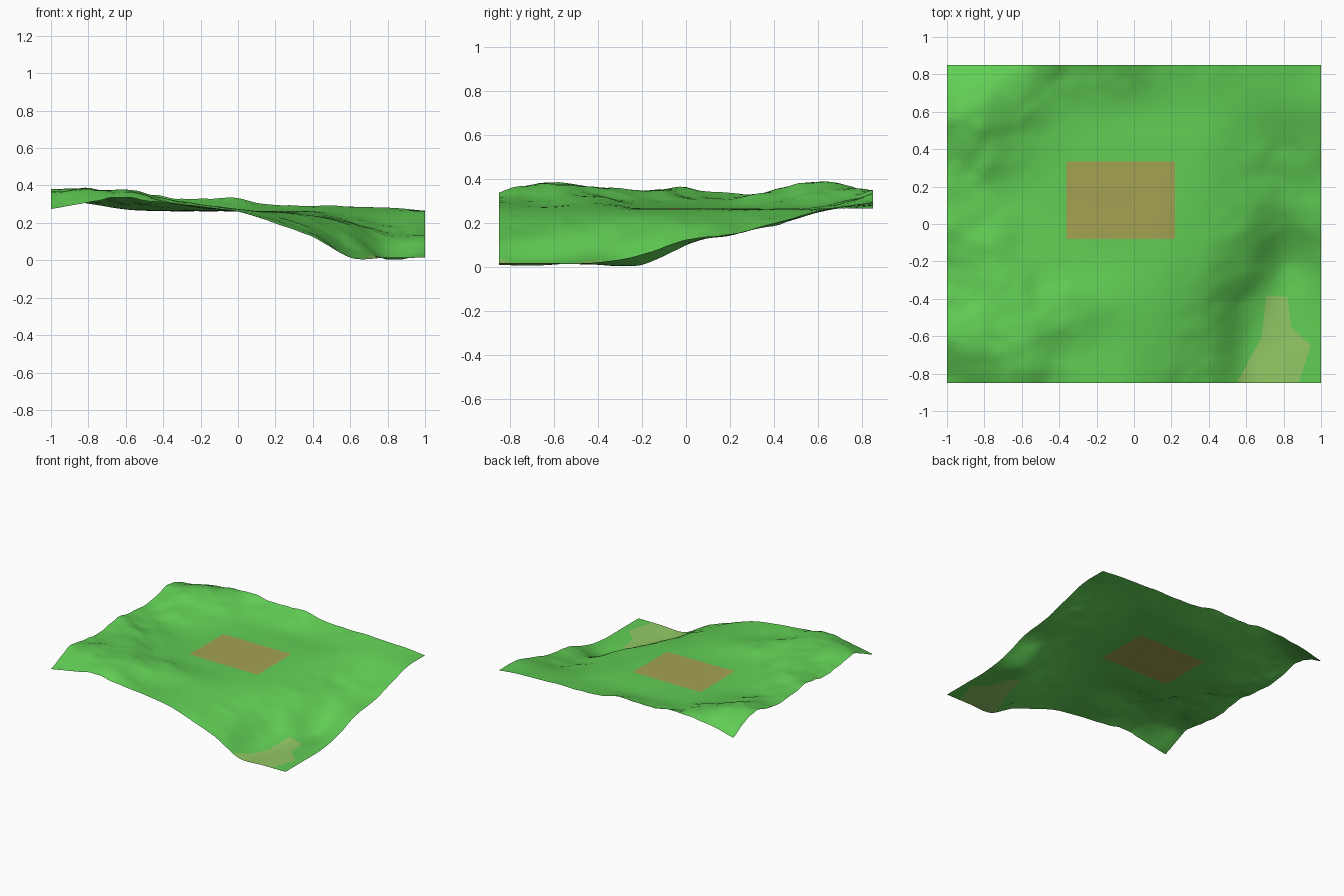
import bpy, bmesh, math
from mathutils import Vector, noise

if "Cube" in bpy.data.objects:
    bpy.data.objects.remove(bpy.data.objects["Cube"])

HX, HY = 1.0, 0.85

# Coarse relief in thousandths: rows run front to back, columns left to right
RELIEF = [
    [275, 308, 342, 305, 288, 260, 200, 130, 16, 15, 16],
    [365, 378, 382, 320, 280, 265, 225, 150, 18, 14, 16],
    [335, 362, 350, 325, 300, 275, 245, 190, 60, 12, 18],
    [340, 350, 315, 285, 268, 265, 258, 225, 145, 8, 50],
    [355, 328, 285, 266, 263, 263, 262, 240, 190, 100, 120],
    [328, 305, 272, 263, 263, 263, 263, 250, 205, 148, 155],
    [350, 345, 300, 268, 263, 263, 263, 260, 225, 195, 205],
    [378, 382, 340, 285, 275, 267, 265, 265, 262, 255, 260],
    [280, 325, 341, 338, 335, 330, 298, 292, 288, 282, 265],
]
FIELD = [(-.36, -.08), (.22, -.08), (.22, .335), (-.36, .335)]
SAND = [(.55, -.85), (.68, -.61), (.71, -.38), (.82, -.39),
        (.84, -.55), (.945, -.65), (.88, -.85)]


def spline(v, t):
    """Catmull-Rom through evenly spaced values, t measured in cells."""
    i = max(0, min(len(v) - 2, int(t)))
    f = t - i
    b, c = v[i], v[i + 1]
    a = v[i - 1] if i else 2 * b - c
    d = v[i + 2] if i + 2 < len(v) else 2 * c - b
    return b + .5 * f * (c - a + f * (2*a - 5*b + 4*c - d + f * (3*(b - c) + d - a)))


def height(x, y):
    u = (x + HX) / (2 * HX) * 10
    w = (y + HY) / (2 * HY) * 8
    z = spline([spline(row, u) for row in RELIEF], w) / 1000
    # lumpy hills on the rim, light erosion on the valley wall
    hills = max(0, min(1, (z - .27) / .05))
    slope = max(0, min(1, (z - .03) / .05)) * max(0, min(1, (.25 - z) / .05))
    n = noise.noise(Vector((x * 6 + 3, y * 7 + 1, .4)))
    n += .5 * noise.noise(Vector((x * 13, y * 14, 2.3)))
    return max(.003, z + n * (.016 * hills + .010 * slope))


def inside(x, y, poly):
    hit = False
    for (ax, ay), (bx, by) in zip(poly, poly[1:] + poly[:1]):
        if (ay > y) != (by > y) and x < ax + (y - ay) * (bx - ax) / (by - ay):
            hit = not hit
    return hit


def make_part(name, keep, color):
    """Cut a flat sheet along the patch outlines, keep one region, raise it."""
    bm = bmesh.new()
    bmesh.ops.create_grid(bm, x_segments=66, y_segments=56, size=1)
    for v in bm.verts:
        v.co.y *= HY
    for poly in (FIELD, SAND):
        for a, b in zip(poly, poly[1:] + poly[:1]):
            if a[1] == b[1] == -HY:
                continue
            a, b = Vector((*a, 0)), Vector((*b, 0))
            d = b - a
            # only split faces near this outline edge
            faces = [f for f in bm.faces
                     if (f.calc_center_median() - (a + b) / 2).length < d.length / 2 + .06]
            geom = set(faces)
            for f in faces:
                geom.update(f.edges)
                geom.update(f.verts)
            bmesh.ops.bisect_plane(bm, geom=list(geom), dist=1e-5, plane_co=a,
                                   plane_no=(-d.y, d.x, 0))
    drop = [f for f in bm.faces if not keep(*f.calc_center_median().xy)]
    bmesh.ops.delete(bm, geom=drop, context='FACES')
    for v in bm.verts:
        v.co.z = height(v.co.x, v.co.y)
    bmesh.ops.triangulate(bm, faces=bm.faces[:])
    for f in bm.faces:
        f.smooth = True
        if f.normal.z < 0:
            f.normal_flip()
    me = bpy.data.meshes.new(name)
    bm.to_mesh(me)
    bm.free()
    mat = bpy.data.materials.new(name + "_color")
    mat.diffuse_color = (*color, 1)
    mat.use_nodes = True
    mat.node_tree.nodes["Principled BSDF"].inputs["Base Color"].default_value = mat.diffuse_color
    me.materials.append(mat)
    ob = bpy.data.objects.new(name, me)
    bpy.context.collection.objects.link(ob)
    return ob


# Grass terrain, bare earth plot on the plateau, sandy patch on the valley floor
make_part("grass_terrain",
          lambda x, y: not inside(x, y, FIELD) and not inside(x, y, SAND), (.12, .62, .09))
make_part("earth_plot", lambda x, y: inside(x, y, FIELD), (.37, .36, .085))
make_part("sand_patch", lambda x, y: inside(x, y, SAND), (.29, .58, .13))
